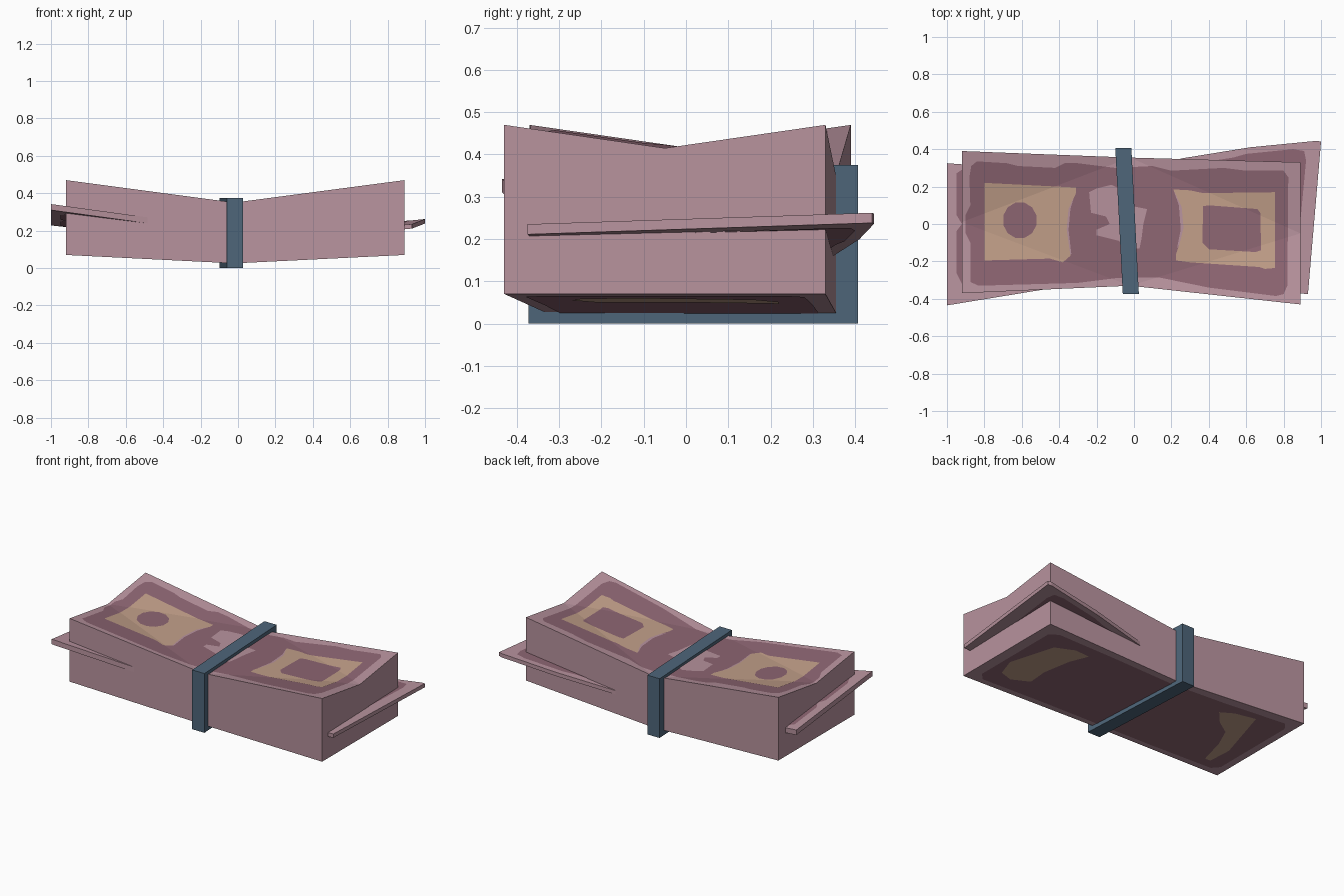
import bpy, bmesh, math
from mathutils import Vector

if "Cube" in bpy.data.objects:
    bpy.data.objects.remove(bpy.data.objects["Cube"])


def srgb(r, g, b):
    return [((c / 255 + 0.055) / 1.055) ** 2.4 for c in (r, g, b)] + [1]


def material(name, *rgb):
    m = bpy.data.materials.new(name)
    m.diffuse_color = srgb(*rgb)
    m.use_nodes = True
    m.node_tree.nodes["Principled BSDF"].inputs["Base Color"].default_value = m.diffuse_color
    return m


PINK = material("paper_pink", 184, 147, 158)
MAUVE = material("ink_mauve", 142, 102, 115)
TAN = material("ink_tan", 194, 159, 137)
BLUE = material("band_blue", 78, 102, 122)


def finish(bm, name, mat):
    me = bpy.data.meshes.new(name)
    bm.to_mesh(me)
    bm.free()
    me.materials.append(mat)
    ob = bpy.data.objects.new(name, me)
    bpy.context.collection.objects.link(ob)
    return ob


def solid(name, verts, faces, mat):
    bm = bmesh.new()
    vs = [bm.verts.new(v) for v in verts]
    for f in faces:
        bm.faces.new([vs[i] for i in f])
    bmesh.ops.recalc_face_normals(bm, faces=bm.faces[:])
    return finish(bm, name, mat)


def plane_z(p, q, r):
    """Height function of the plane through three points."""
    p, q, r = Vector(p), Vector(q), Vector(r)
    n = (q - p).cross(r - p)
    return lambda x, y: p.z - (n.x * (x - p.x) + n.y * (y - p.y)) / n.z


def print_sheet(name, outline, height, offset, mat, folds=()):
    """Flat outline, cut along the fold lines and laid on a surface."""
    bm = bmesh.new()
    bm.faces.new([bm.verts.new((x, y, 0)) for x, y in outline])
    bmesh.ops.triangulate(bm, faces=bm.faces[:])
    for a, b in folds:
        d = Vector((b[0] - a[0], b[1] - a[1], 0)).normalized()
        bmesh.ops.bisect_plane(bm, geom=bm.verts[:] + bm.edges[:] + bm.faces[:], dist=1e-5,
                               plane_co=(a[0], a[1], 0), plane_no=(-d.y, d.x, 0))
    for v in bm.verts:
        v.co.z = height(v.co.x, v.co.y) + offset
    bm.normal_update()
    for f in bm.faces:
        if f.normal.z * offset < 0:
            f.normal_flip()
    return finish(bm, name, mat)


# Main stack: pinched at the middle, top corners curling up
MF, MB = (-0.02, -0.33, 0.35), (-0.02, 0.355, 0.35)
ends = [(-0.92, -0.37, 0.01, 0.39), (0.89, -0.43, -0.05, 0.33)]
verts = [MF, MB, (-0.02, -0.33, 0.025), (-0.02, 0.355, 0.025)]
faces, planes, folds = [], [], [(MF, MB)]
for x, yf, ym, yb in ends:
    k = len(verts)
    F, M, B = (x, yf, 0.47), (x, ym, 0.415), (x, yb, 0.47)
    verts += [F, M, B, (x, yf, 0.07), (x, yb, 0.07)]
    faces += [(0, k, k + 1), (0, k + 1, 1), (1, k + 1, k + 2),
              (0, 2, k + 3, k), (1, k + 2, k + 4, 3),
              (2, 3, k + 4, k + 3), (k, k + 3, k + 4, k + 2, k + 1)]
    planes += [plane_z(MF, F, M), plane_z(MF, M, MB), plane_z(MB, M, B)]
    folds += [(M, MF), (M, MB)]
solid("bill_stack", verts, faces, PINK)


def top_z(x, y):
    return max(p(x, y) for p in planes)


def bottom_z(x, y):
    return 0.025 + 0.045 * abs(x + 0.02) / 0.905


# Printed face on the top
border = [(-0.88, 0.25), (-0.87, 0.31), (-0.84, 0.335), (-0.68, 0.325), (-0.62, 0.31), (-0.42, 0.3),
          (-0.37, 0.325), (-0.3, 0.325), (-0.1, 0.3), (0.1, 0.31), (0.2, 0.285), (0.48, 0.3),
          (0.6, 0.285), (0.8, 0.285), (0.825, 0.25), (0.82, -0.33), (0.8, -0.375), (0.76, -0.385),
          (0.4, -0.34), (0.13, -0.285), (-0.1, -0.29), (-0.3, -0.315), (-0.83, -0.33),
          (-0.875, -0.31), (-0.875, -0.1), (-0.9, -0.05), (-0.9, 0.05), (-0.875, 0.1)]
left_panel = [(-0.8, 0.22), (-0.31, 0.195), (-0.31, 0.165), (-0.35, 0.08), (-0.36, -0.03),
              (-0.34, -0.17), (-0.38, -0.205), (-0.45, -0.185), (-0.8, -0.195)]
right_panel = [(0.21, 0.185), (0.3, 0.18), (0.37, 0.165), (0.755, 0.17), (0.755, -0.235),
               (0.7, -0.24), (0.67, -0.23), (0.3, -0.205), (0.225, -0.195), (0.225, -0.16),
               (0.245, -0.1), (0.265, -0.02), (0.255, 0.09)]
right_window = [(0.37, 0.095), (0.4, 0.1), (0.66, 0.08), (0.675, 0.06), (0.68, -0.14),
                (0.65, -0.15), (0.4, -0.135), (0.365, -0.1)]
portrait = [(-0.24, 0.17), (-0.2, 0.19), (-0.12, 0.21), (-0.06, 0.18), (-0.03, 0.1), (0.07, 0.08),
            (0.05, 0.0), (0.04, -0.08), (0.03, -0.13), (-0.05, -0.13), (-0.08, -0.09),
            (-0.2, -0.06), (-0.2, -0.03), (-0.13, 0.0), (-0.15, 0.04), (-0.23, 0.06)]
left_sliver = [(-0.31, 0.18), (-0.365, 0.08), (-0.37, -0.03), (-0.345, -0.17),
               (-0.335, -0.16), (-0.35, -0.03), (-0.34, 0.08)]
right_sliver = [(0.21, 0.185), (0.24, 0.1), (0.25, -0.03), (0.23, -0.13), (0.25, -0.1),
                (0.27, -0.02), (0.26, 0.1)]
left_window = [(-0.61 + 0.092 * math.cos(math.tau * (i + 0.5) / 12),
                0.02 + 0.098 * math.sin(math.tau * (i + 0.5) / 12)) for i in range(12)]
for name, outline, lift, mat in [
        ("top_border", border, 0.002, MAUVE),
        ("top_left_sliver", left_sliver, 0.0035, PINK), ("top_right_sliver", right_sliver, 0.0035, PINK),
        ("top_left_panel", left_panel, 0.005, TAN), ("top_right_panel", right_panel, 0.005, TAN),
        ("top_left_window", left_window, 0.007, MAUVE), ("top_right_window", right_window, 0.007, MAUVE),
        ("top_portrait", portrait, 0.004, PINK)]:
    print_sheet(name, outline, top_z, lift, mat, folds)

# Printed face underneath
under = [(-0.87, 0.28), (-0.83, 0.33), (-0.4, 0.315), (-0.02, 0.315), (0.4, 0.3), (0.78, 0.28),
         (0.83, 0.24), (0.83, -0.34), (0.79, -0.38), (0.4, -0.335), (-0.02, -0.295),
         (-0.4, -0.31), (-0.83, -0.32), (-0.87, -0.28)]
under_left = [(-0.44, 0.22), (-0.52, 0.26), (-0.66, 0.28), (-0.78, -0.1), (-0.77, -0.25),
              (-0.73, -0.25), (-0.68, -0.07), (-0.62, 0.06), (-0.52, 0.13)]
under_right = [(0.8, -0.13), (0.72, 0.16), (0.61, 0.22), (0.515, 0.22), (0.56, 0.1),
               (0.59, -0.08), (0.58, -0.21), (0.68, -0.27), (0.76, -0.25)]
for name, outline, lift, mat in [("under_border", under, -0.002, MAUVE),
                                 ("under_left_panel", under_left, -0.005, TAN),
                                 ("under_right_panel", under_right, -0.005, TAN)]:
    print_sheet(name, outline, bottom_z, lift, mat, folds[:1])


# Loose bills sticking out of the stack at both ends
def loose_bill(name, outline, ink, height, thick):
    n = len(outline)
    vs = [(x, y, height(x, y) - d) for d in (0, thick) for x, y in outline]
    fs = [tuple(range(n)), tuple(range(n, 2 * n))]
    fs += [(i, (i + 1) % n, (i + 1) % n + n, i + n) for i in range(n)]
    solid(name, vs, fs, PINK)
    print_sheet(name + "_ink_top", ink, height, 0.002, MAUVE)
    print_sheet(name + "_ink_under", ink, lambda x, y: height(x, y) - thick, -0.002, MAUVE)


loose_bill("loose_bill_right",
           [(0.2, -0.3), (0.93, -0.375), (1.0, 0.44), (0.98, 0.445), (0.62, 0.41), (0.25, 0.35)],
           [(0.3, 0.32), (0.53, 0.355), (0.6, 0.375), (0.85, 0.4), (0.91, 0.39), (0.92, 0.34),
            (0.86, -0.3), (0.25, -0.27)],
           plane_z((0.93, -0.375, 0.235), (1.0, 0.44, 0.262), (0.25, 0.355, 0.185)), 0.024)
loose_bill("loose_bill_left",
           [(-1.0, -0.435), (-0.45, -0.345), (-0.4, 0.28), (-1.0, 0.325)],
           [(-0.92, 0.29), (-0.95, 0.27), (-0.95, 0.05), (-0.92, 0.0), (-0.95, -0.04),
            (-0.95, -0.26), (-0.91, -0.34), (-0.5, -0.3), (-0.5, 0.25)],
           plane_z((-1.0, -0.435, 0.342), (-1.0, 0.325, 0.26), (-0.45, -0.35, 0.267)), 0.032)

# Band wrapped round the middle, slightly skewed
band = [(x + s, y, z) for z in (0, 0.375) for s, y in ((0, -0.373), (-0.04, 0.407))
        for x in (-0.06, 0.026)]
solid("paper_band", band, [(0, 1, 3, 2), (4, 5, 7, 6), (0, 1, 5, 4), (2, 3, 7, 6),
                           (0, 2, 6, 4), (1, 3, 7, 5)], BLUE)
